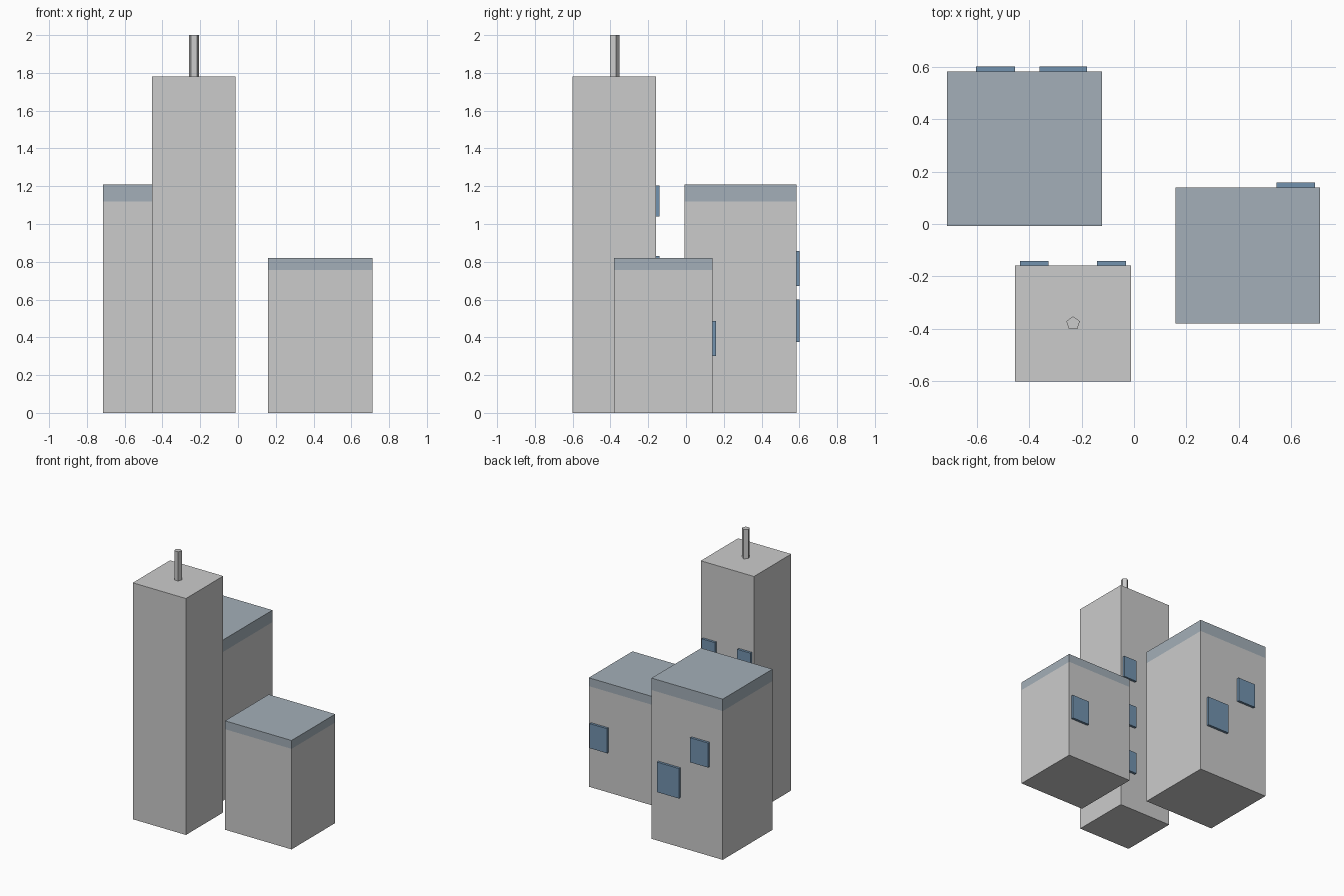
import bpy, bmesh

if "Cube" in bpy.data.objects:
    bpy.data.objects.remove(bpy.data.objects["Cube"])


def material(name, rgb):
    m = bpy.data.materials.new(name)
    m.diffuse_color = (*rgb, 1)
    m.use_nodes = True
    m.node_tree.nodes["Principled BSDF"].inputs["Base Color"].default_value = m.diffuse_color
    return m


GLASS = material("window_blue", (0.17, 0.29, 0.43))
ROOF = material("roof_pale_blue", (0.37, 0.43, 0.48))


def box(name, x, y, z, mat=None):
    """Box from (min, max) ranges."""
    bm = bmesh.new()
    bmesh.ops.create_cube(bm, size=1)
    for v in bm.verts:
        v.co = [r[0] if c < 0 else r[1] for c, r in zip(v.co, (x, y, z))]
    me = bpy.data.meshes.new(name)
    bm.to_mesh(me)
    bm.free()
    ob = bpy.data.objects.new(name, me)
    bpy.context.collection.objects.link(ob)
    if mat:
        me.materials.append(mat)
    return ob


def tint_top(ob, z_cut):
    """Cut a band around the top of a block and colour it with the roof."""
    me = ob.data
    me.materials.append(None)
    me.materials.append(ROOF)
    bm = bmesh.new()
    bm.from_mesh(me)
    bmesh.ops.bisect_plane(bm, geom=bm.verts[:] + bm.edges[:] + bm.faces[:],
                           plane_co=(0, 0, z_cut), plane_no=(0, 0, 1))
    for f in bm.faces:
        f.material_index = int(f.calc_center_median().z > z_cut)
    bm.to_mesh(me)
    bm.free()


def window(name, x, wall_y, z):
    box(name, x, (wall_y - 0.01, wall_y + 0.018), z, GLASS)


# Tall tower with a five-sided antenna
box("tall_tower", (-0.455, -0.012), (-0.602, -0.159), (0, 1.78))
bpy.ops.mesh.primitive_cylinder_add(vertices=5, radius=0.027, depth=0.23,
                                    location=(-0.233, -0.38, 1.885))
bpy.context.object.name = "antenna"

# Tower windows: two columns, three rows
for row in range(3):
    zc = 0.374 * (row + 1)
    for col, x in enumerate(((-0.437, -0.328), (-0.141, -0.031))):
        window(f"tower_window_{row}_{col}", x, -0.159, (zc - 0.083, zc + 0.083))

# Middle block with two staggered windows
tint_top(box("middle_block", (-0.715, -0.122), (-0.008, 0.584), (0, 1.21)), 1.12)
window("middle_window_upper", (-0.605, -0.456), 0.584, (0.672, 0.857))
window("middle_window_lower", (-0.362, -0.179), 0.584, (0.374, 0.60))

# Low block with one window
tint_top(box("low_block", (0.158, 0.712), (-0.38, 0.14), (0, 0.82)), 0.757)
window("low_window", (0.546, 0.692), 0.14, (0.302, 0.487))
